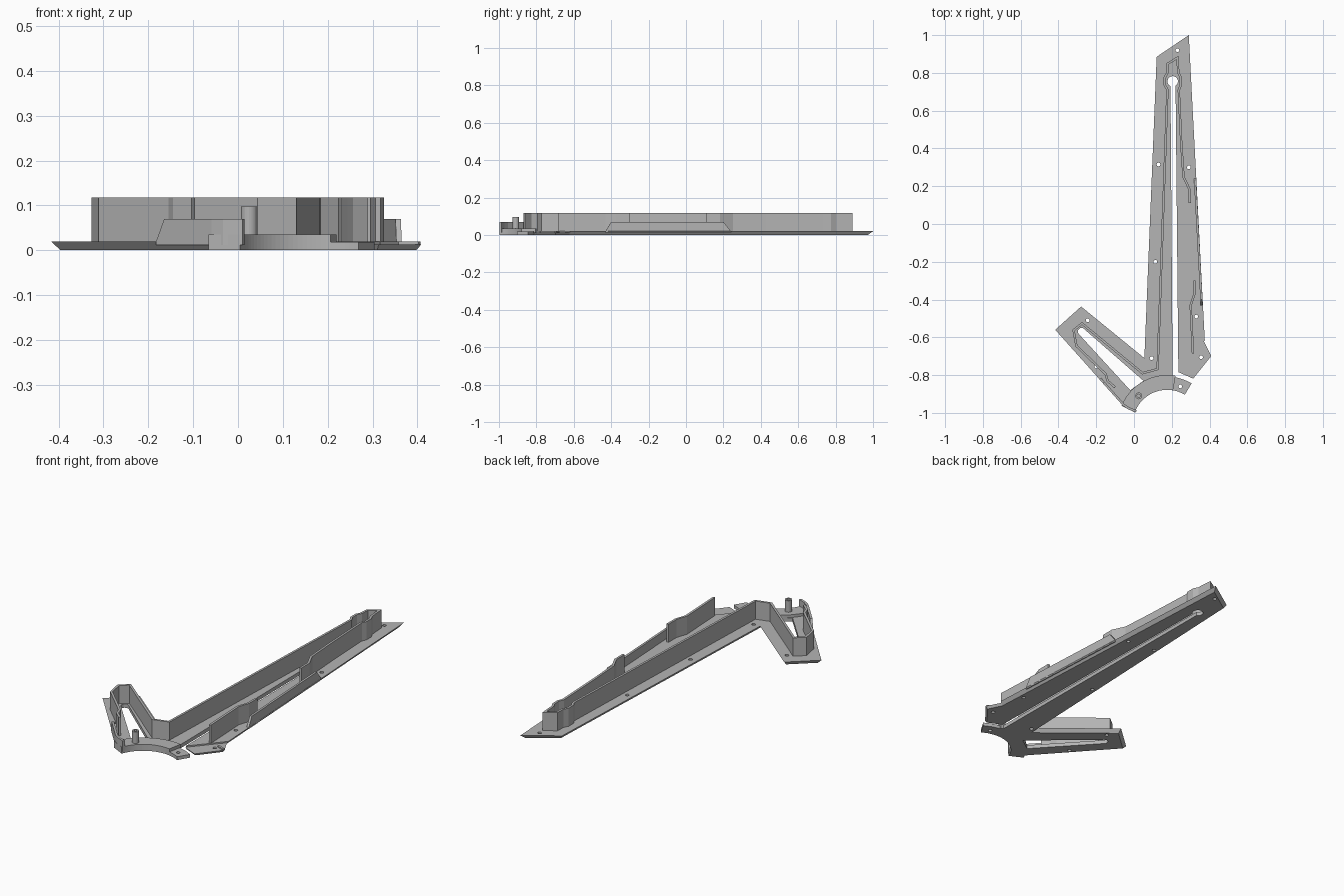
import bpy, bmesh, math
from mathutils import Vector

old = bpy.data.objects.get("Cube")
if old:
    bpy.data.objects.remove(old, do_unlink=True)

grey = bpy.data.materials.new("mid grey")
grey.use_nodes = True
COLOUR = (0.46, 0.46, 0.46, 1)
grey.diffuse_color = COLOUR
grey.node_tree.nodes["Principled BSDF"].inputs["Base Color"].default_value = COLOUR

RING = Vector((0.175, -1.06))


def make(name, bm):
    bmesh.ops.recalc_face_normals(bm, faces=bm.faces)
    mesh = bpy.data.meshes.new(name)
    bm.to_mesh(mesh)
    bm.free()
    mesh.materials.append(grey)
    obj = bpy.data.objects.new(name, mesh)
    bpy.context.scene.collection.objects.link(obj)
    return obj


def offset(path, dist, closed=False):
    """Shift a path to its left with mitred corners."""
    pts, out, n = [Vector(p[:2]) for p in path], [], len(path)
    for i, p in enumerate(pts):
        before = pts[i - 1] if closed or i else None
        after = pts[(i + 1) % n] if closed or i < n - 1 else None
        dirs = [d.normalized() for d in
                ([p - before] if before is not None else []) +
                ([after - p] if after is not None else [])]
        normals = [Vector((-d.y, d.x)) for d in dirs]
        mid = sum(normals, Vector((0, 0))).normalized()
        out.append(p + mid * dist / max(mid.dot(normals[0]), 0.4))
    return out


def prism(name, outline, z0, z1, inset=0):
    """Extrude an anticlockwise outline; inset narrows the underside."""
    bm = bmesh.new()
    low = [bm.verts.new((*p, z0)) for p in offset(outline, inset, True)]
    top = [bm.verts.new((p[0], p[1], z1)) for p in outline]
    bm.faces.new(low[::-1])
    bm.faces.new(top)
    for i in range(len(top)):
        j = (i + 1) % len(top)
        bm.faces.new((low[i], low[j], top[j], top[i]))
    return make(name, bm)


def wall(name, path, height, thick=0.012, base=0.012):
    """Thin wall on a path; a third value in a point sets its own top."""
    bm = bmesh.new()
    rows = []
    for p, a, b in zip(path, offset(path, thick / 2), offset(path, -thick / 2)):
        z = p[2] if len(p) > 2 else height
        rows.append([bm.verts.new((*q, h)) for q, h in
                     ((a, base), (b, base), (b, z), (a, z))])
    for r, s in zip(rows, rows[1:]):
        for k in range(4):
            m = (k + 1) % 4
            bm.faces.new((r[k], r[m], s[m], s[k]))
    bm.faces.new(rows[0])
    bm.faces.new(rows[-1][::-1])
    return make(name, bm)


def arc(centre, radius, start, end, steps):
    return [Vector(centre) + radius * Vector((math.cos(a), math.sin(a)))
            for a in (math.radians(start + (end - start) * i / steps)
                      for i in range(steps + 1))]


def disc(centre, radius, sides=16):
    return arc(centre, radius, 0, 360, sides)[:-1]


def cut(obj, outline, z0=-0.1, z1=0.3):
    cutter = prism("cutter", outline, z0, z1)
    cutter.hide_render = True
    mod = obj.modifiers.new("cut", "BOOLEAN")
    mod.operation, mod.solver, mod.object = "DIFFERENCE", "EXACT", cutter
    bpy.context.view_layer.update()
    graph = bpy.context.evaluated_depsgraph_get()
    result = bpy.data.meshes.new_from_object(obj.evaluated_get(graph))
    obj.modifiers.clear()
    obj.data = result
    bpy.data.objects.remove(cutter, do_unlink=True)


# Two-armed base plate with a bevelled underside
plate = prism("base_plate", [
    (-0.417, -0.56), (-0.055, -0.965), (0.15, -0.95), (0.235, -0.79),
    (0.315, -0.825), (0.415, -0.7), (0.375, -0.62), (0.29, 1.0),
    (0.12, 0.885), (0.055, -0.71), (-0.28, -0.437)], 0, 0.02, 0.015)

# Curved gap for the ring, slots along both arms, lowered foot
cut(plate, disc(RING, 0.255, 64))
cut(plate, [(0.205, -0.86), (0.237, -0.86), (0.235, -0.79),
            (0.22, 0.74), (0.193, 0.74)])
cut(plate, disc((0.205, 0.755), 0.028))
cut(plate, [(-0.29, -0.585), (-0.02, -0.88), (0.05, -0.83), (-0.263, -0.557)])
cut(plate, disc((-0.277, -0.57), 0.02))
cut(plate, [(0.235, -0.78), (0.2, -0.9), (0.5, -0.9), (0.5, -0.6),
            (0.385, -0.605)], 0.013, 0.1)

# Screw holes
for hole in [(0.23, 0.92), (0.13, 0.315), (0.29, 0.30), (0.113, -0.2),
             (0.33, -0.49), (0.093, -0.71), (0.355, -0.705),
             (-0.245, -0.51), (-0.2, -0.755)]:
    cut(plate, disc(hole, 0.01, 12))

# Raised ring segment and its lower end tab
ring = prism("ring_segment",
             arc(RING, 0.26, 80, 158, 24) + arc(RING, 0.182, 160, 80, 24), 0, 0.035)
tab = prism("ring_tab",
            arc(RING, 0.252, 59, 80, 6) + arc(RING, 0.182, 80, 59, 6), 0, 0.018)
cut(tab, disc((0.245, -0.86), 0.01, 12))

# Hollow post on the ring
post = prism("ring_post", disc((0.025, -0.91), 0.018, 24), 0.03, 0.097)
cut(post, disc((0.025, -0.91), 0.009), 0.04, 0.2)

# Tall wall running round the long arm and on to the short arm
wall("tall_wall", [
    (0.295, 0.11), (0.295, 0.18), (0.262, 0.25), (0.25, 0.43), (0.237, 0.71),
    (0.248, 0.735), (0.248, 0.775), (0.235, 0.80), (0.229, 0.88),
    (0.178, 0.848), (0.176, 0.80), (0.163, 0.775), (0.163, 0.735),
    (0.177, 0.71), (0.125, -0.768), (0.045, -0.79), (-0.275, -0.527),
    (-0.32, -0.563), (-0.305, -0.645), (-0.15, -0.795), (-0.14, -0.83),
    (-0.1, -0.865)], 0.118)
wall("tall_wall_lower_right", [
    (0.32, -0.30), (0.32, -0.37), (0.30, -0.43), (0.312, -0.685)], 0.118)

# Low walls on the outer edges, with sloping ends
wall("low_wall_right", [
    (0.323, 0.24, 0.02), (0.325, 0.20), (0.357, -0.40), (0.359, -0.43, 0.02)], 0.07)
wall("low_wall_short_arm", [
    (-0.178, -0.82, 0.02), (-0.16, -0.84), (-0.055, -0.957),
    (-0.03, -0.975), (0.012, -0.992)], 0.07)
wall("foot_ridge", [(0.36, -0.682), (0.405, -0.7)], 0.02)
